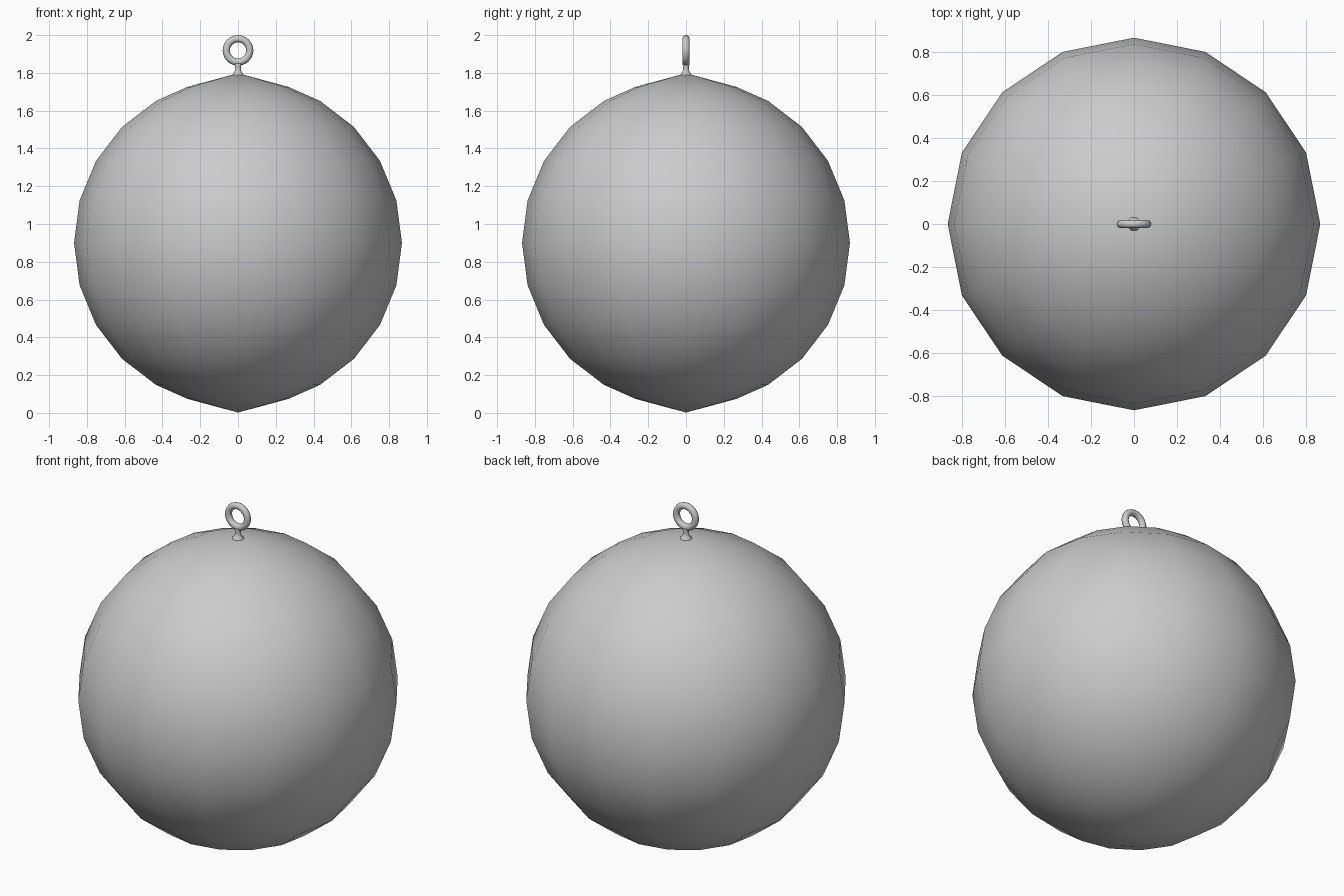
import bpy, bmesh
from math import cos, sin, pi, radians

if "Cube" in bpy.data.objects:
    bpy.data.objects.remove(bpy.data.objects["Cube"])


def lathe(name, profile, segs, offset=0.0):
    """Revolve (radius, z) points around z; radius 0 makes a pole."""
    bm = bmesh.new()
    rings = []
    for r, z in profile:
        n = 1 if r == 0 else segs
        rings.append([bm.verts.new((r * cos(offset + 2 * pi * i / segs),
                                    r * sin(offset + 2 * pi * i / segs), z))
                      for i in range(n)])
    for a, b in zip(rings, rings[1:]):
        for i in range(segs):
            j = (i + 1) % segs
            if len(a) == 1:
                bm.faces.new((a[0], b[j], b[i]))
            elif len(b) == 1:
                bm.faces.new((a[i], a[j], b[0]))
            else:
                bm.faces.new((a[i], a[j], b[j], b[i]))
    bmesh.ops.recalc_face_normals(bm, faces=bm.faces)
    me = bpy.data.meshes.new(name)
    bm.to_mesh(me)
    bm.free()
    for p in me.polygons:
        p.use_smooth = True
    ob = bpy.data.objects.new(name, me)
    bpy.context.collection.objects.link(ob)
    return ob


# Ball: 16 sides, rings every 15 degrees, slightly pointed poles
R, MID = 0.868, 0.9
upper = [(R * cos(radians(a)), R * sin(radians(a))) for a in (0, 15, 30, 45, 60, 72)]
upper.append((0, 0.898))
profile = [(r, MID - z) for r, z in reversed(upper)] + [(r, MID + z) for r, z in upper[1:]]
lathe("ball", profile, 16)

# Stem with flared foot at the top pole
lathe("stem", [(0, 1.775), (0.034, 1.775), (0.032, 1.793), (0.022, 1.803), (0.017, 1.815),
               (0.017, 1.835), (0.021, 1.85), (0, 1.855)], 8, pi / 8)

# Hanging ring
bpy.ops.mesh.primitive_torus_add(major_segments=24, minor_segments=10,
                                 major_radius=0.062, minor_radius=0.019,
                                 location=(0, 0, 1.919), rotation=(pi / 2, 0, 0))
ring = bpy.context.object
ring.name = "hanging_ring"
bpy.ops.object.shade_smooth()
